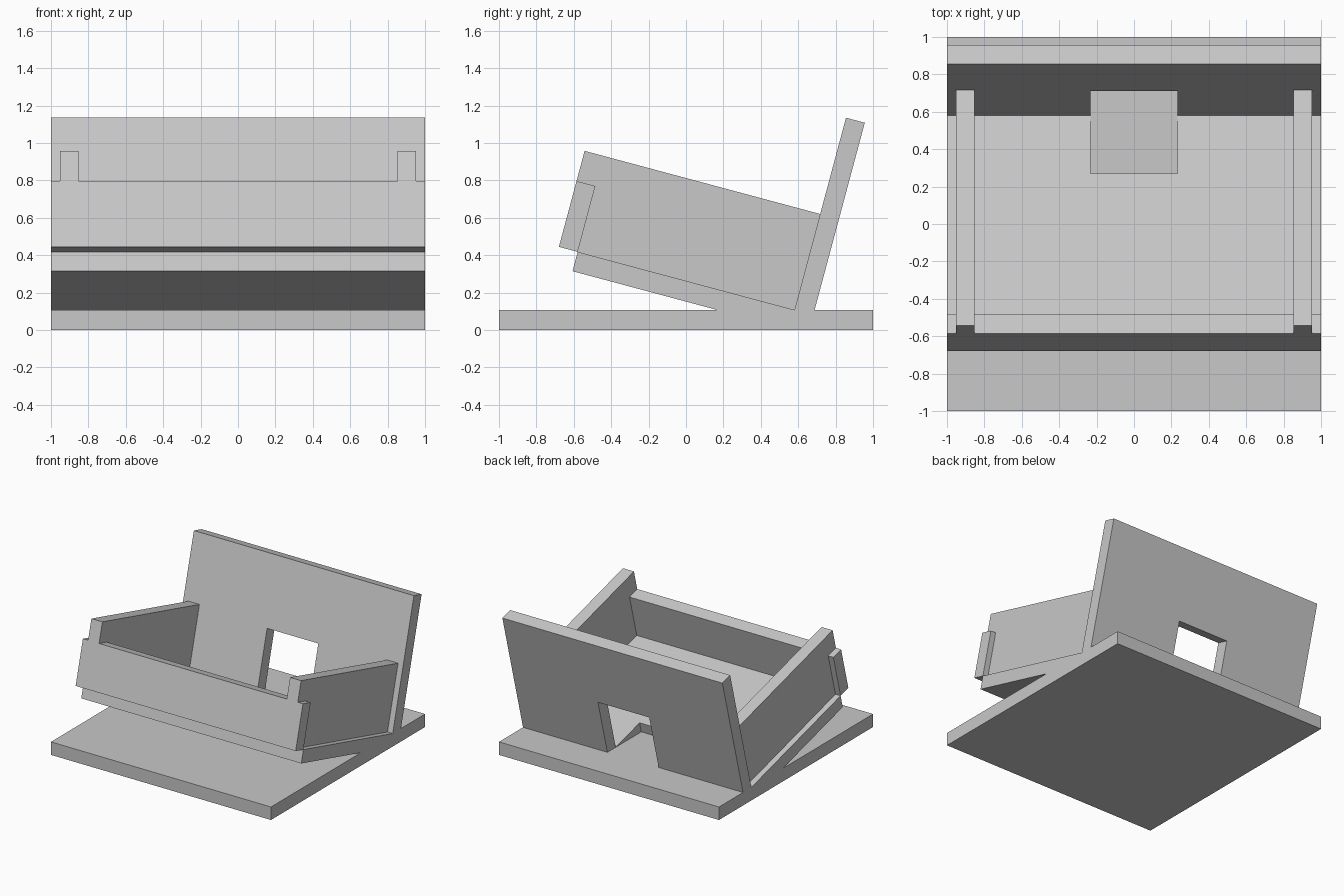
import bpy
import bmesh
from math import radians
from mathutils import Matrix

cube = bpy.data.objects.get("Cube")
if cube:
    bpy.data.objects.remove(cube, do_unlink=True)

# Single material
GREY = (0.58, 0.58, 0.58, 1.0)
grey = bpy.data.materials.new("light grey")
grey.use_nodes = True
grey.diffuse_color = GREY
grey.node_tree.nodes["Principled BSDF"].inputs["Base Color"].default_value = GREY

BASE = 0.107      # base and tray floor thickness
WALL = 0.104      # thickness of the panel and front board
LENGTH = 1.2      # tray floor length
FRONT = -LENGTH - WALL
SIDE_TOP = 0.531
BOARD_TOP = 0.364

# Tilted frame: y runs down the tray floor, z runs up the back panel
TILT = Matrix.Translation((0, 0.58, BASE)) @ Matrix.Rotation(radians(-15), 4, "X")


def extrude_profile(name, profile, x0, x1, frame=TILT):
    """Extrude a (y, z) outline from x0 to x1."""
    bm = bmesh.new()
    face = bm.faces.new([bm.verts.new((x0, y, z)) for y, z in profile])
    result = bmesh.ops.extrude_face_region(bm, geom=[face])
    verts = [v for v in result["geom"] if isinstance(v, bmesh.types.BMVert)]
    bmesh.ops.translate(bm, verts=verts, vec=(x1 - x0, 0, 0))
    bmesh.ops.recalc_face_normals(bm, faces=bm.faces)
    mesh = bpy.data.meshes.new(name)
    bm.to_mesh(mesh)
    bm.free()
    mesh.materials.append(grey)
    obj = bpy.data.objects.new(name, mesh)
    obj.matrix_world = frame
    bpy.context.collection.objects.link(obj)
    return obj


def rect(y0, y1, z0, z1):
    return [(y0, z0), (y1, z0), (y1, z1), (y0, z1)]


# Flat base
extrude_profile("base_plate", rect(-1, 1, 0, BASE), -1, 1, Matrix.Identity(4))

# Tilted tray floor, back panel and front board
floor = extrude_profile("tray_floor", rect(-LENGTH, 0, -BASE, 0), -1, 1)
panel = extrude_profile("back_panel", rect(0, WALL, -0.05, 1.064), -1, 1)
extrude_profile("front_board", rect(FRONT, -LENGTH, 0, BOARD_TOP), -1, 1)

# Side walls, notched to hook over the front board
side = [(-LENGTH, 0), (0, 0), (0, SIDE_TOP), (FRONT, SIDE_TOP),
        (FRONT, BOARD_TOP), (-LENGTH, BOARD_TOP)]
extrude_profile("left_side_wall", side, 0.853, 0.953)
extrude_profile("right_side_wall", side, -0.953, -0.853)

# Opening through the floor and the back panel
cutter = extrude_profile("opening_cutter", rect(-0.321, 0.3, -0.3, 0.502), -0.233, 0.233)
cutter.hide_render = True
cutter.hide_viewport = True
cutter.display_type = "WIRE"
for part in (floor, panel):
    cut = part.modifiers.new("opening", "BOOLEAN")
    cut.operation = "DIFFERENCE"
    cut.solver = "EXACT"
    cut.object = cutter
